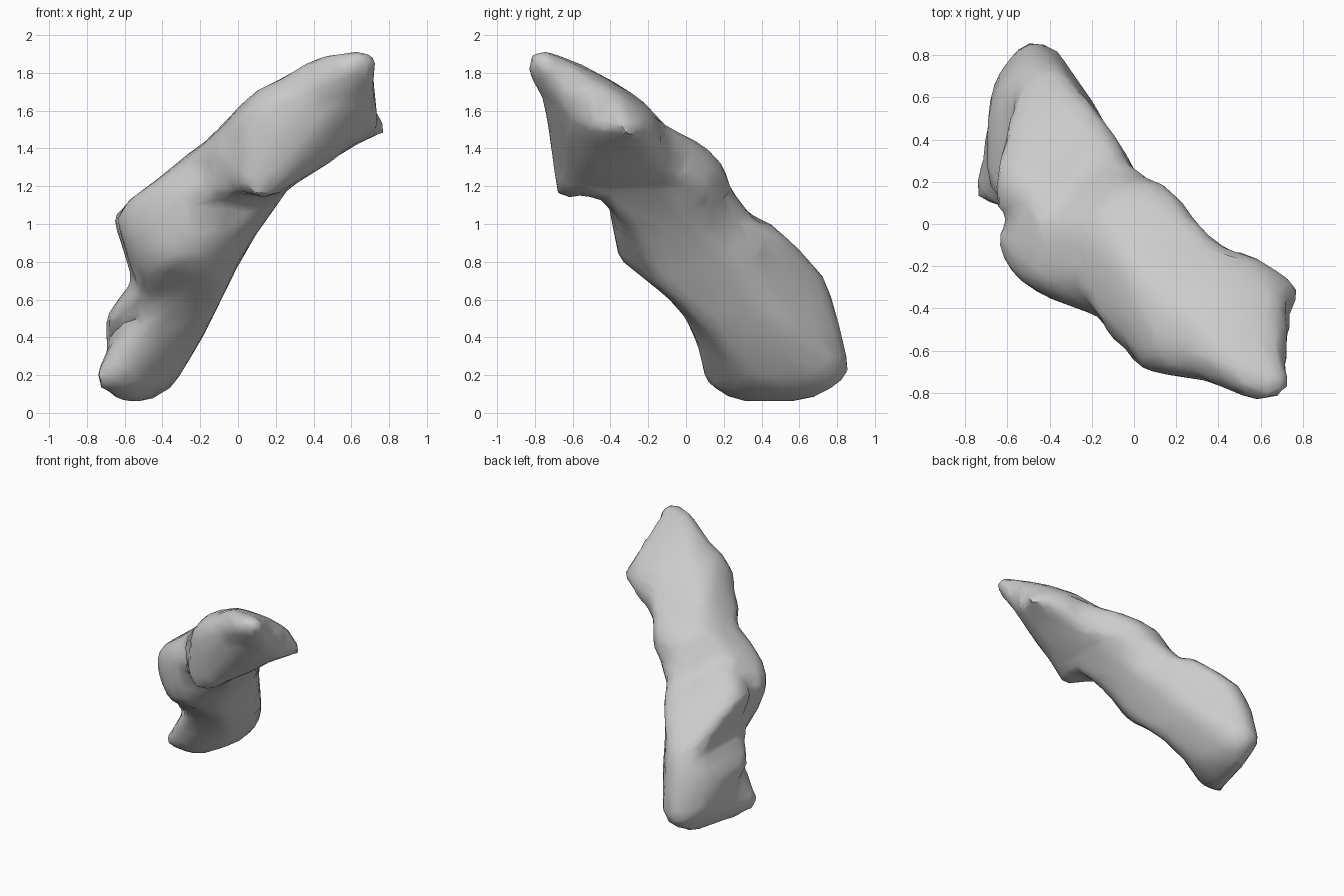
import bpy
import bmesh
from math import cos, exp, hypot, log, radians, sin
from mathutils import Vector

default_cube = bpy.data.objects.get("Cube")
if default_cube:
    bpy.data.objects.remove(default_cube, do_unlink=True)

# Carving profiles in hundredths of a unit, one for each direction
FACE = [(66, 200), (41, 192), (21, 178), (8, 175), (0, 166), (-7, 155), (-18, 144),
        (-46, 125), (-60, 115), (-67, 104), (-61, 87), (-56, 70), (-71, 50), (-71, 30),
        (-83, 20), (-82, 11), (-68, 2), (-53, 0), (-34, 13), (-17, 43), (0, 78), (10, 95),
        (27, 119), (50, 133), (66, 143), (79, 146), (83, 150), (74, 161), (79, 169),
        (74, 178), (79, 184), (79, 193), (74, 199)]
SIDE = [(-79, 200), (-84, 198), (-89, 184), (-76, 165), (-73, 140), (-70, 113), (-64, 112),
        (-56, 115), (-44, 112), (-41, 108), (-37, 80), (-10, 60), (0, 48), (5, 35), (9, 14),
        (24, 2), (50, 0), (70, 3), (86, 15), (89, 23), (82, 48), (75, 72), (62, 88),
        (46, 102), (36, 106), (25, 118), (20, 133), (10, 145), (-10, 153), (-20, 165),
        (-35, 177), (-50, 186), (-69, 197)]
PLAN = [(-49, 90), (-31, 87), (-27, 76), (-11, 58), (3, 34), (4, 27), (11, 24), (26, 10),
        (36, -5), (45, -12), (57, -13), (79, -24), (83, -32), (74, -43), (80, -50),
        (74, -54), (74, -70), (80, -78), (58, -89), (35, -77), (2, -70), (-6, -59),
        (-14, -55), (-18, -45), (-34, -39), (-60, -26), (-67, -14), (-67, -5), (-59, 3),
        (-73, 7), (-83, 17), (-75, 25), (-71, 52), (-68, 71), (-57, 88)]
SPINE = [(-17, 223), (-8, 223), (8, 209), (20, 190), (31, 180), (40, 166), (40, 145),
         (43, 140), (40, 125), (53, 109), (62, 96), (63, 78), (57, 62), (45, 47), (47, 24),
         (57, 0), (56, -15), (39, -21), (7, -36), (-17, -24), (-23, -13), (-22, 21),
         (-19, 43), (-19, 69), (-16, 81), (-20, 99), (-27, 110), (-26, 130), (-40, 151),
         (-50, 162), (-45, 175), (-27, 194), (-22, 207)]
FLANK = [(-103, 167), (-66, 161), (-46, 156), (-27, 144), (4, 133), (18, 125), (28, 110),
         (36, 102), (46, 102), (64, 91), (81, 79), (90, 60), (96, 34), (83, 15), (72, 3),
         (72, -4), (66, -4), (54, 1), (40, 21), (24, 36), (0, 50), (-16, 71), (-28, 82),
         (-40, 84), (-53, 80), (-64, 101), (-79, 121), (-93, 141), (-108, 157)]
TIP = [(-2, 144), (19, 137), (35, 124), (50, 103), (20, 94), (21, 76), (24, 61), (18, 47),
       (4, 36), (-36, 25), (-56, 35), (-57, 44), (-38, 62), (-51, 67), (-63, 91),
       (-63, 106), (-54, 114), (-41, 121), (-25, 135)]
CELL = 0.045
SHARPNESS = 35


def carving(profile, turn, tilt):
    """Profile edges together with the directions they are measured along."""
    points = [(x / 100, y / 100) for x, y in profile]
    turn, tilt = radians(turn), radians(tilt)
    across = (cos(turn), sin(turn), 0)
    up = (-sin(turn) * sin(tilt), cos(turn) * sin(tilt), cos(tilt))
    return list(zip(points, points[1:] + points[:1])), Vector(across), Vector(up)


def clearance(edges, u, v):
    """Distance to the profile edge, positive inside."""
    nearest, inside = 9, False
    for (ax, ay), (bx, by) in edges:
        ex, ey, px, py = bx - ax, by - ay, u - ax, v - ay
        t = min(1, max(0, (px * ex + py * ey) / (ex * ex + ey * ey)))
        nearest = min(nearest, hypot(px - t * ex, py - t * ey))
        if (ay > v) != (by > v) and px < ex * py / ey:
            inside = not inside
    return nearest if inside else -nearest


CARVINGS = [carving(FACE, 0, 0), carving(SIDE, 90, 0), carving(PLAN, 0, 90),
            carving(SPINE, 217, 25), carving(FLANK, 143, -25), carving(TIP, 37, 25)]


def depth(point):
    """Depth below the stone's surface, with rounded corners between carvings."""
    total = 0
    for edges, across, up in CARVINGS:
        d = clearance(edges, point.dot(across), point.dot(up))
        if d < -3 * CELL:
            return d
        total += exp(-SHARPNESS * d)
    return -log(total) / SHARPNESS


# Sample the stone on a grid
field = {(i, j, k): depth(Vector((i, j, k)) * CELL)
         for i in range(-21, 22) for j in range(-22, 23) for k in range(-2, 48)}

# Skin the stone: one quad for every grid edge that crosses the surface
crossings, quads = {}, []
for cell, d in field.items():
    if d <= 0:
        continue
    for axis in range(3):
        for side in (-1, 1):
            beyond = list(cell)
            beyond[axis] += side
            outer = field[tuple(beyond)]
            if outer > 0:
                continue
            hit = Vector(cell).lerp(Vector(beyond), d / (d - outer)) * CELL
            quad = []
            for b, c in ((0, 0), (1, 0), (1, 1), (0, 1)):
                corner = list(cell)
                corner[axis] += side > 0
                corner[(axis + 1) % 3] += b
                corner[(axis + 2) % 3] += c
                quad.append(tuple(corner))
                crossings.setdefault(tuple(corner), []).append(hit)
            quads.append(quad[::side])

bm = bmesh.new()
verts = {corner: bm.verts.new(sum(hits, Vector()) / len(hits))
         for corner, hits in crossings.items()}
for quad in quads:
    bm.faces.new([verts[corner] for corner in quad])
mesh = bpy.data.meshes.new("stone_body")
bm.to_mesh(mesh)
bm.free()
stone = bpy.data.objects.new("stone_body", mesh)
bpy.context.collection.objects.link(stone)
bpy.ops.object.select_all(action="DESELECT")
bpy.context.view_layer.objects.active = stone
stone.select_set(True)

# Coarse, chipped facets
facets = stone.modifiers.new("facets", "DECIMATE")
facets.ratio = 0.2
bpy.ops.object.modifier_apply(modifier=facets.name)

# Plain grey stone
grey = bpy.data.materials.new("grey_stone")
grey.use_nodes = True
colour = (0.6, 0.6, 0.6, 1)
grey.diffuse_color = colour
grey.node_tree.nodes["Principled BSDF"].inputs["Base Color"].default_value = colour
stone.data.materials.append(grey)
bpy.ops.object.shade_smooth_by_angle(angle=radians(40))
